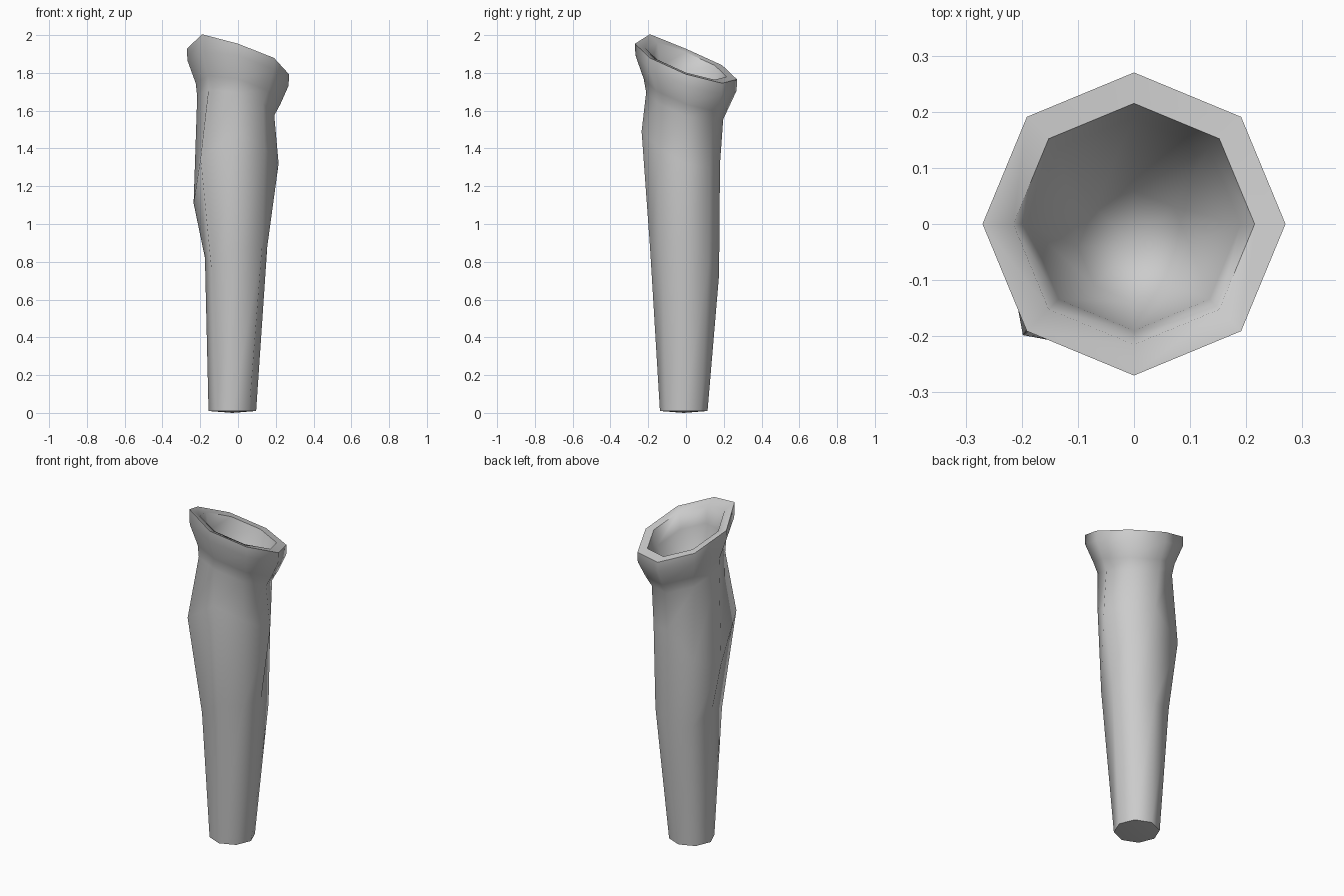
import bpy, bmesh, math

if "Cube" in bpy.data.objects:
    bpy.data.objects.remove(bpy.data.objects["Cube"])

N = 8


def slant(x, y):
    # tilted plane of the cup-like mouth
    return 1.86 - 0.25 * x - 0.35 * y


def polar_ring(radii, heights):
    return [(r * math.cos(i * math.tau / N), r * math.sin(i * math.tau / N), z)
            for i, (r, z) in enumerate(zip(radii, heights))]


def round_ring(r, z, cx=0.0, cy=0.0):
    return [(cx + r * math.cos(i * math.tau / N), cy + r * math.sin(i * math.tau / N), z)
            for i in range(N)]


def slant_ring(r, drop, cx=0.0, cy=0.0, peak=0.0):
    pts = [(x, y, slant(x, y) - drop) for x, y, _ in round_ring(r, 0, cx, cy)]
    x, y, z = pts[5]
    pts[5] = (x, y, z + peak)  # raised front-left corner
    return pts


rings = [
    # foot
    round_ring(0.126, 0.01, -0.03, -0.012),
    # lower shaft
    polar_ring([.155, .17, .175, .19, .175, .20, .19, .18],
               [.88, .80, .73, .75, .82, .77, .87, .88]),
    # uneven bulge
    polar_ring([.215, .18, .18, .24, .235, .28, .235, .20],
               [1.32, 1.30, 1.32, 1.17, 1.11, 1.35, 1.49, 1.40]),
    # neck and flared lip
    slant_ring(0.204, 0.24, -0.012, -0.007),
    slant_ring(0.224, 0.17),
    slant_ring(0.268, 0.06),
    slant_ring(0.270, 0.00, peak=0.03),
    # inner lip and bowl
    slant_ring(0.215, 0.005, peak=0.015),
    slant_ring(0.190, 0.10),
    round_ring(0.10, 1.42, 0.0, -0.04),
]

bm = bmesh.new()
loops = [[bm.verts.new(p) for p in ring] for ring in rings]
for a, b in zip(loops, loops[1:]):
    for i in range(N):
        j = (i + 1) % N
        bm.faces.new((a[i], a[j], b[j], b[i]))


def cap(loop, tip):
    v = bm.verts.new(tip)
    for i in range(N):
        bm.faces.new((loop[i], loop[(i + 1) % N], v))


cap(loops[0], (-0.03, -0.012, 0.0))   # underside
cap(loops[-1], (0.0, -0.04, 1.38))    # bowl floor
bmesh.ops.recalc_face_normals(bm, faces=bm.faces)

mesh = bpy.data.meshes.new("hollow_shaft")
bm.to_mesh(mesh)
bm.free()
shaft = bpy.data.objects.new("hollow_shaft", mesh)
bpy.context.collection.objects.link(shaft)
bpy.context.view_layer.objects.active = shaft
shaft.select_set(True)
bpy.ops.object.shade_smooth_by_angle(angle=math.radians(60))
